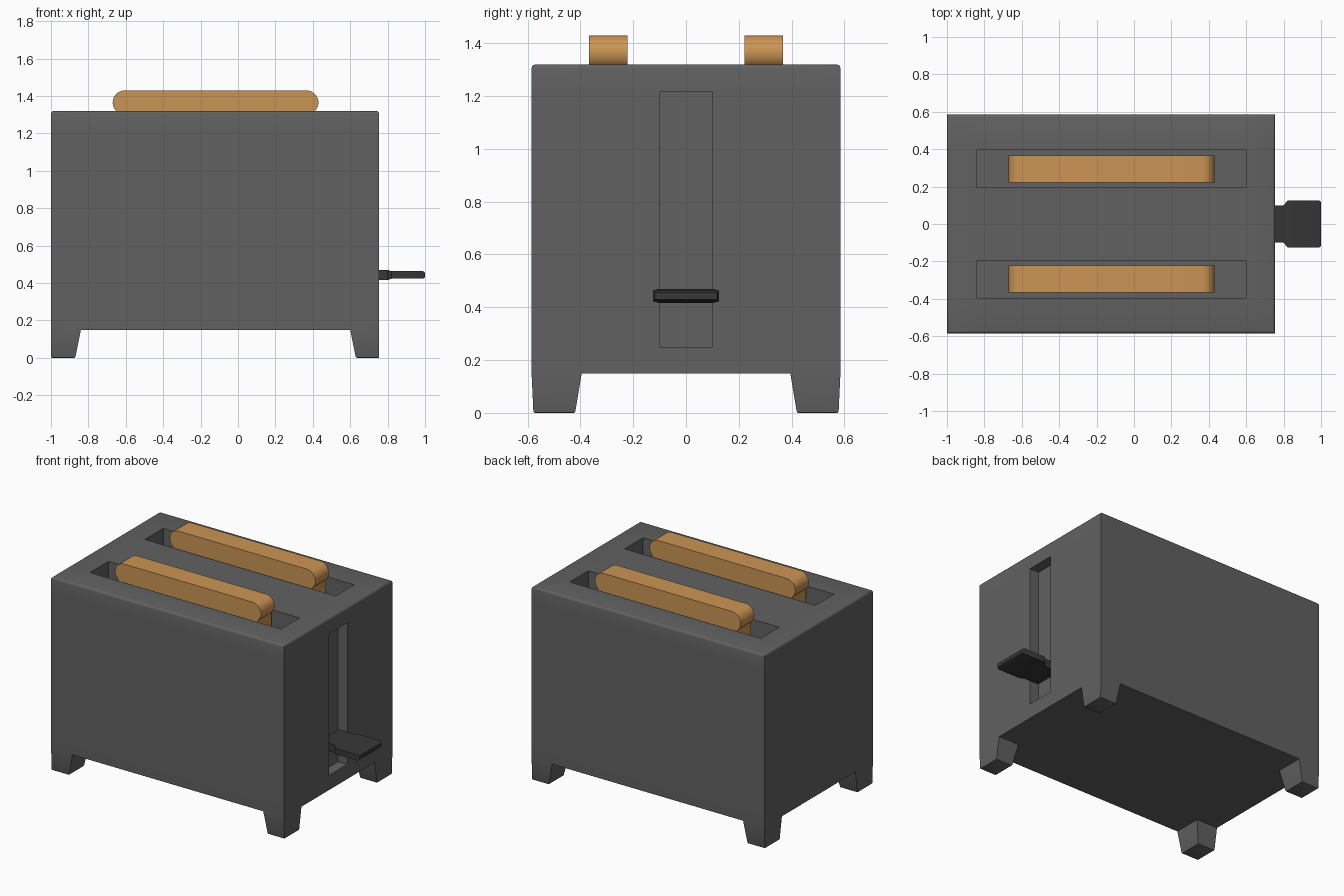
import bpy, bmesh, math
from mathutils import Vector

if "Cube" in bpy.data.objects:
    bpy.data.objects.remove(bpy.data.objects["Cube"])


def material(name, rgb):
    m = bpy.data.materials.new(name)
    m.diffuse_color = (*rgb, 1)
    m.use_nodes = True
    m.node_tree.nodes["Principled BSDF"].inputs["Base Color"].default_value = m.diffuse_color
    return m


def finish(bm, name, mat):
    bmesh.ops.recalc_face_normals(bm, faces=bm.faces)
    me = bpy.data.meshes.new(name)
    bm.to_mesh(me)
    bm.free()
    ob = bpy.data.objects.new(name, me)
    bpy.context.collection.objects.link(ob)
    me.materials.append(mat)
    bpy.ops.object.select_all(action='DESELECT')
    ob.select_set(True)
    bpy.context.view_layer.objects.active = ob
    bpy.ops.object.shade_smooth_by_angle(angle=math.radians(35))
    return ob


def bevel(bm, edges, width, segments):
    bmesh.ops.bevel(bm, geom=edges, offset=width, segments=segments,
                    profile=0.5, affect='EDGES', clamp_overlap=True)


casing_mat = material("casing_grey", (0.12, 0.12, 0.12))
lever_mat = material("lever_dark", (0.038, 0.038, 0.038))
toast_mat = material("toast_brown", (0.6, 0.3, 0.09))

X0, X1, Y, Z0, Z1 = -1.0, 0.755, 0.585, 0.15, 1.32

# Casing: box cut along the slot and leg lines
bm = bmesh.new()
bmesh.ops.create_cube(bm, size=1)
for v in bm.verts:
    v.co = Vector((X1 if v.co.x > 0 else X0, Y if v.co.y > 0 else -Y,
                   Z1 if v.co.z > 0 else Z0))
cuts = [(0, -0.84), (0, 0.6), (2, 0.25), (2, 1.215)]
cuts += [(1, s * d) for s in (-1, 1) for d in (0.1, 0.195, 0.395)]
for axis, d in cuts:
    n = Vector((0, 0, 0))
    n[axis] = 1
    bmesh.ops.bisect_plane(bm, geom=bm.verts[:] + bm.edges[:] + bm.faces[:],
                           plane_co=n * d, plane_no=n)


def extrude(test, offset):
    faces = [f for f in bm.faces if test(f.calc_center_median())]
    new = bmesh.ops.extrude_discrete_faces(bm, faces=faces)["faces"]
    verts = list({v for f in new for v in f.verts})
    bmesh.ops.translate(bm, verts=verts, vec=offset)
    return verts


# Bread slots and lever slot
extrude(lambda c: c.z > Z1 - 1e-4 and 0.195 < abs(c.y) < 0.395 and -0.84 < c.x < 0.6,
        (0, 0, -0.92))
extrude(lambda c: c.x > X1 - 1e-4 and abs(c.y) < 0.1 and 0.25 < c.z < 1.215,
        (-0.07, 0, 0))

# Tapered legs at the corners
feet = extrude(lambda c: abs(c.z - Z0) < 1e-4 and abs(c.y) > 0.395
               and not -0.84 < c.x < 0.6, (0, 0, -Z0))
for v in feet:
    s = 1 if v.co.y > 0 else -1
    v.co.y = s * (0.578 if abs(v.co.y) > 0.5 else 0.42)
    if -0.9 < v.co.x < 0.7:
        v.co.x += 0.03 if v.co.x > 0 else -0.03

# Softened top rim and feet
rim = [e for e in bm.edges if all(v.co.z > Z1 - 1e-4 for v in e.verts)
       and (all(abs(v.co.y) > Y - 1e-4 for v in e.verts)
            or all(v.co.x < X0 + 1e-4 for v in e.verts)
            or all(v.co.x > X1 - 1e-4 for v in e.verts))]
bevel(bm, rim, 0.015, 3)
bevel(bm, [e for e in bm.edges if all(v.co.z < 1e-4 for v in e.verts)], 0.006, 2)
finish(bm, "casing", casing_mat)

# Toast slices: bulging crown over straight sides
half = [(0.52, 0.45)]
half += [(0.485 + 0.065 * math.cos(math.radians(a)), 1.365 + 0.065 * math.sin(math.radians(a)))
         for a in range(-50, 91, 10)]
outline = half + [(-x, z) for x, z in reversed(half)]
for side, name in ((-1, "front_toast"), (1, "back_toast")):
    bm = bmesh.new()
    y = side * 0.294
    face = bm.faces.new([bm.verts.new((x - 0.12, y - 0.073, z)) for x, z in outline])
    ext = bmesh.ops.extrude_face_region(bm, geom=[face], use_keep_orig=True)
    bmesh.ops.translate(bm, vec=(0, 0.146, 0),
                        verts=[g for g in ext["geom"] if isinstance(g, bmesh.types.BMVert)])
    finish(bm, name, toast_mat)

# Lever: stem flaring into a flat paddle
bm = bmesh.new()
sections = [(0.69, 0.098, 0.027), (0.8, 0.1, 0.027), (0.82, 0.125, 0.02),
            (0.99, 0.125, 0.02), (1.0, 0.118, 0.013)]
rings = [[bm.verts.new((x, sy * w, 0.443 + sz * h))
          for sy, sz in ((-1, -1), (1, -1), (1, 1), (-1, 1))] for x, w, h in sections]
for a, b in zip(rings, rings[1:]):
    for i in range(4):
        j = (i + 1) % 4
        bm.faces.new((a[i], a[j], b[j], b[i]))
bm.faces.new(rings[0])
bm.faces.new(rings[-1])
finish(bm, "lever", lever_mat)
